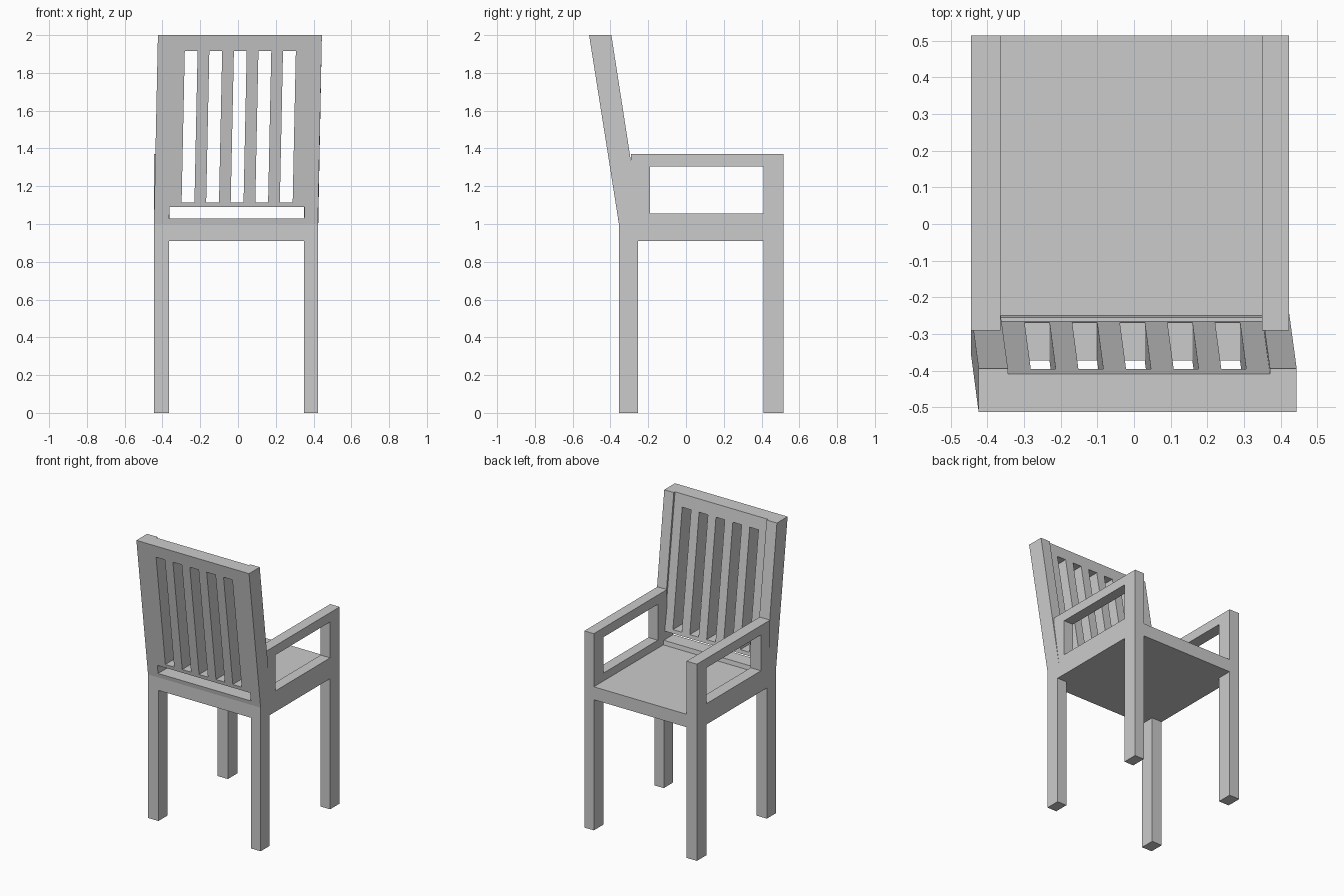
import bpy, bmesh

if "Cube" in bpy.data.objects:
    bpy.data.objects.remove(bpy.data.objects["Cube"])

LEFT = (-0.445, -0.365)
RIGHT = (0.35, 0.423)


def lean_x(z):
    # the backrest drifts sideways above the seat
    return 0.021 * max(0.0, z - 1.0)


def lean_y(z):
    # the backrest reclines above the seat
    return -0.158 * max(0.0, z - 1.0)


def finish(name, bm):
    bmesh.ops.recalc_face_normals(bm, faces=bm.faces)
    mesh = bpy.data.meshes.new(name)
    bm.to_mesh(mesh)
    bm.free()
    obj = bpy.data.objects.new(name, mesh)
    bpy.context.collection.objects.link(obj)
    return obj


def extrude(bm, offset):
    ret = bmesh.ops.extrude_face_region(bm, geom=bm.faces[:], use_keep_orig=True)
    verts = [v for v in ret["geom"] if isinstance(v, bmesh.types.BMVert)]
    bmesh.ops.translate(bm, verts=verts, vec=offset)


def profile(name, yz, x0, x1):
    """Side profile extruded across x, with the backrest lean."""
    bm = bmesh.new()
    bm.faces.new([bm.verts.new((x0 + lean_x(z), y, z)) for y, z in yz])
    extrude(bm, (x1 - x0, 0, 0))
    return finish(name, bm)


def panel(name, cols, rows, holes, place, offset):
    """Flat grid with some cells left open, extruded to a slab."""
    bm = bmesh.new()
    grid = {}

    def vert(i, j):
        if (i, j) not in grid:
            grid[i, j] = bm.verts.new(place(cols[i], rows[j]))
        return grid[i, j]

    for i in range(len(cols) - 1):
        for j in range(len(rows) - 1):
            if (i, j) not in holes:
                bm.faces.new([vert(i, j), vert(i + 1, j),
                              vert(i + 1, j + 1), vert(i, j + 1)])
    extrude(bm, offset)
    return finish(name, bm)


# Seat and the rail behind it
profile("seat", [(-0.26, 0.91), (0.515, 0.91), (0.515, 1.0), (-0.26, 1.0)],
        LEFT[1], RIGHT[0])
profile("rear_rail", [(-0.355, 0.91), (-0.25, 0.91), (-0.25, 1.0),
                      (-0.255, 1.03), (-0.36, 1.03), (-0.355, 1.0)],
        LEFT[1], RIGHT[0])

for side, (x0, x1) in (("left", LEFT), ("right", RIGHT)):
    # Front leg, side rail and armrest as one frame with an opening
    panel(side + "_leg_and_armrest",
          [-0.29, -0.19, 0.41, 0.515], [0, 0.91, 1.055, 1.305, 1.37],
          {(0, 0), (1, 0), (1, 2)},
          lambda y, z: (x0, y, z), (x1 - x0, 0, 0))
    # Rear leg running up into the leaning back post
    profile(side + "_rear_leg_and_post",
            [(-0.355, 0), (-0.255, 0), (-0.255, 0.91), (-0.24, 1.0),
             (-0.395, 2), (-0.513, 2), (-0.355, 1.0)], x0, x1)

# Slotted back panel between the posts
cols = [LEFT[1]]
for k in range(5):
    cols += [-0.301 + 0.13 * k, -0.233 + 0.13 * k]
cols.append(RIGHT[0])
panel("slotted_back", cols, [1.09, 1.115, 1.915, 2.0],
      {(i, 1) for i in range(1, 11, 2)},
      lambda x, z: (x + lean_x(z), -0.355 + lean_y(z), z), (0, 0.104, 0))
